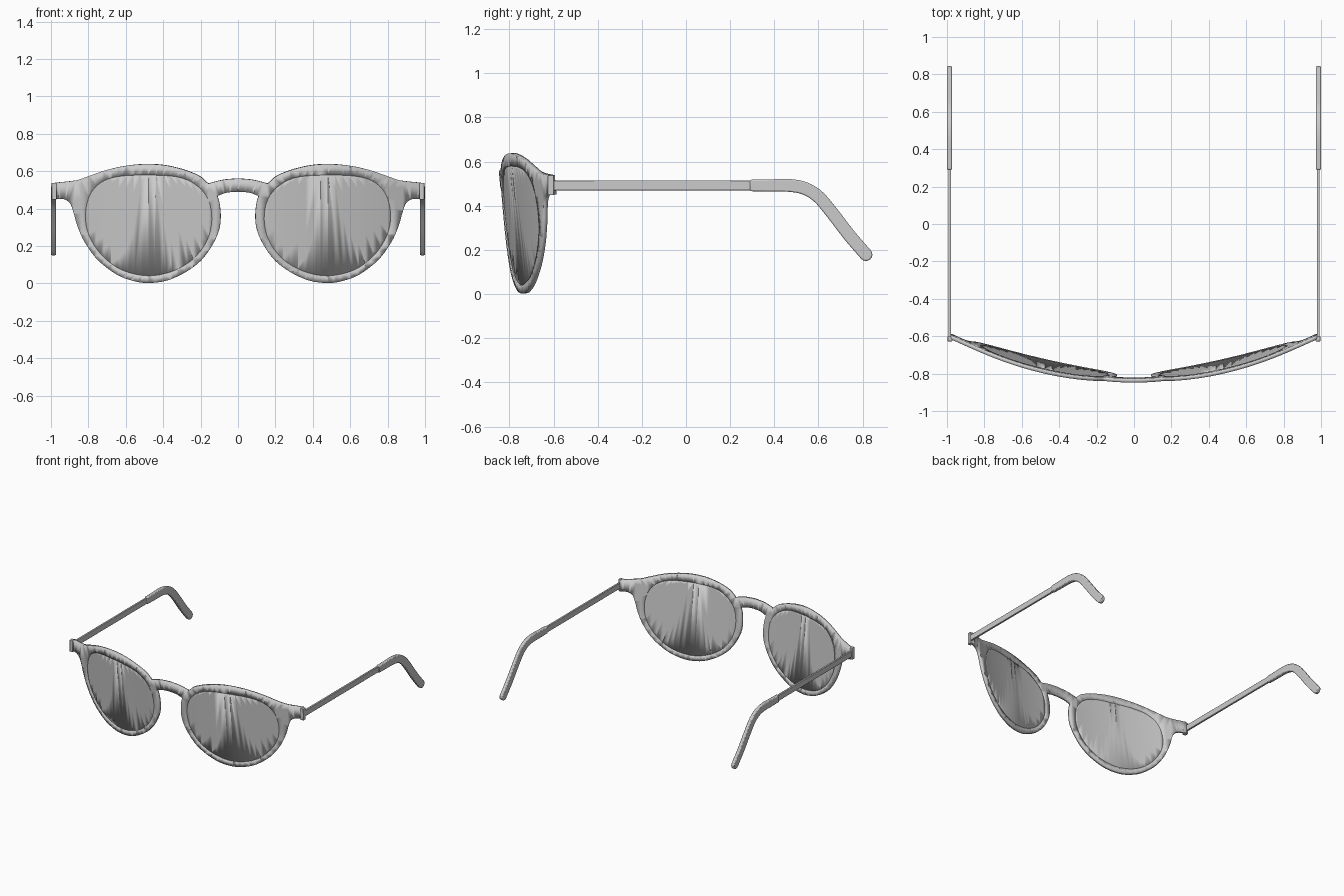
import bpy, bmesh, math
from mathutils import Vector, Matrix

if "Cube" in bpy.data.objects:
    bpy.data.objects.remove(bpy.data.objects["Cube"])


def spline(pts, n=5):
    """Smooth open Catmull-Rom curve through 2D points."""
    p = [Vector(q) for q in pts]
    p = [2 * p[0] - p[1]] + p + [2 * p[-1] - p[-2]]
    out = []
    for a, b, c, d in zip(p, p[1:], p[2:], p[3:]):
        for i in range(n):
            t = i / n
            out.append(0.5 * (2 * b + (c - a) * t + (2 * a - 5 * b + 4 * c - d) * t * t
                              + (3 * b - a - 3 * c + d) * t ** 3))
    return out + [p[-2]]


def finish(name, bm):
    me = bpy.data.meshes.new(name)
    bm.to_mesh(me)
    bm.free()
    ob = bpy.data.objects.new(name, me)
    bpy.context.collection.objects.link(ob)
    bpy.ops.object.select_all(action='DESELECT')
    ob.select_set(True)
    bpy.context.view_layer.objects.active = ob
    bpy.ops.object.shade_smooth_by_angle(angle=math.radians(35))
    return ob


def mirror(ob):
    m = ob.modifiers.new("mirror", 'MIRROR')
    m.use_axis[0] = True


def bevel(ob, width):
    b = ob.modifiers.new("bevel", 'BEVEL')
    b.width, b.segments, b.limit_method = width, 2, 'ANGLE'
    b.angle_limit = math.radians(50)


def curved_plate(name, loops, depth, thickness):
    """Fill flat outlines, slice them, wrap to the face curve and thicken backwards."""
    bm = bmesh.new()
    edges = []
    for loop in loops:
        vs = [bm.verts.new((x, 0, z)) for x, z in loop]
        edges += [bm.edges.new((vs[i - 1], vs[i])) for i in range(len(vs))]
    bmesh.ops.triangle_fill(bm, use_beauty=True, edges=edges, normal=(0, -1, 0))
    for i in range(-24, 25):
        bmesh.ops.bisect_plane(bm, geom=bm.verts[:] + bm.edges[:] + bm.faces[:], dist=1e-5,
                               plane_co=(i * 0.04 + 0.0013, 0, 0), plane_no=(1, 0, 0))
    bm.normal_update()
    bmesh.ops.reverse_faces(bm, faces=[f for f in bm.faces if f.normal.y > 0])
    for v in bm.verts:
        v.co.y = -0.847 + depth + 0.24 * v.co.x ** 2 + 0.09 * (0.55 - v.co.z)
    bm.normal_update()
    ob = finish(name, bm)
    s = ob.modifiers.new("thickness", 'SOLIDIFY')
    s.thickness, s.offset = thickness, -1
    return ob


# Half outline of the front: bridge top, brow, end, lower rim, bridge underside
bridge_top = spline([(0, .56), (.08, .553), (.16, .533)])
brow = spline([(.16, .533), (.21, .575), (.30, .61), (.40, .632), (.50, .637), (.60, .628),
               (.70, .607), (.80, .573), (.87, .55), (.985, .537)], 4)
lower = spline([(.985, .45), (.935, .451), (.90, .43), (.88, .38), (.86, .31), (.82, .22),
                (.75, .125), (.65, .048), (.56, .013), (.48, .002), (.38, .015), (.28, .06),
                (.20, .12), (.14, .20), (.103, .28), (.093, .35), (.098, .42), (.11, .467)], 4)
bridge_under = spline([(.11, .467), (.06, .485), (0, .49)])
half = bridge_top[:-1] + brow + lower[:-1] + bridge_under
outline = [(x, z) for x, z in half] + [(-x, z) for x, z in reversed(half[1:-1])]

# Lens opening
opening = spline([(.48, .58), (.62, .574), (.72, .547), (.79, .48), (.818, .37), (.80, .26),
                  (.73, .15), (.62, .07), (.48, .04), (.35, .065), (.24, .13), (.165, .23),
                  (.14, .34), (.16, .45), (.23, .53), (.33, .57), (.48, .58)], 4)[:-1]

# Front frame and lenses
curved_plate("front_frame", [outline, opening, [(-x, z) for x, z in opening]], 0, 0.021)
for side, s in (("right", 1), ("left", -1)):
    lens = [(s * (.48 + (x - .48) * 1.01), .31 + (z - .31) * 1.01) for x, z in opening]
    curved_plate(side + "_lens", [lens], 0.006, 0.0135)


def box(name, lo, hi, width):
    lo, hi = Vector(lo), Vector(hi)
    bm = bmesh.new()
    bmesh.ops.create_cube(bm, size=1, matrix=Matrix.Translation((lo + hi) / 2)
                          @ Matrix.Diagonal((*(hi - lo), 1)))
    ob = finish(name, bm)
    mirror(ob)
    bevel(ob, width)


# Hinge blocks and temple arms
box("hinge_blocks", (.970, -.627, .448), (.996, -.598, .538), .003)
box("temple_arms", (.978, -.61, .470), (.993, .34, .515), .003)

# Ear tips: side profile offset from a bent centre line with a round end
path = spline([(.29, .492), (.38, .492), (.47, .492), (.54, .478), (.60, .440), (.66, .370),
               (.74, .266), (.815, .179)], 4)
top, under = [], []
for i, p in enumerate(path):
    d = (path[min(i + 1, len(path) - 1)] - path[max(i - 1, 0)]).normalized()
    n = Vector((-d.y, d.x)) * (.026 + .003 * min(1, i / 8))
    top.append(p + n)
    under.append(p - n)
cap = [path[-1] + n * math.cos(a * math.pi / 8) + d * .029 * math.sin(a * math.pi / 8)
       for a in range(1, 8)]
bm = bmesh.new()
face = bm.faces.new([bm.verts.new((.973, y, z)) for y, z in top + cap + under[::-1]])
ext = bmesh.ops.extrude_face_region(bm, geom=[face])
bmesh.ops.translate(bm, vec=(.027, 0, 0),
                    verts=[g for g in ext["geom"] if isinstance(g, bmesh.types.BMVert)])
bmesh.ops.recalc_face_normals(bm, faces=bm.faces)
tips = finish("ear_tips", bm)
mirror(tips)
bevel(tips, .006)
